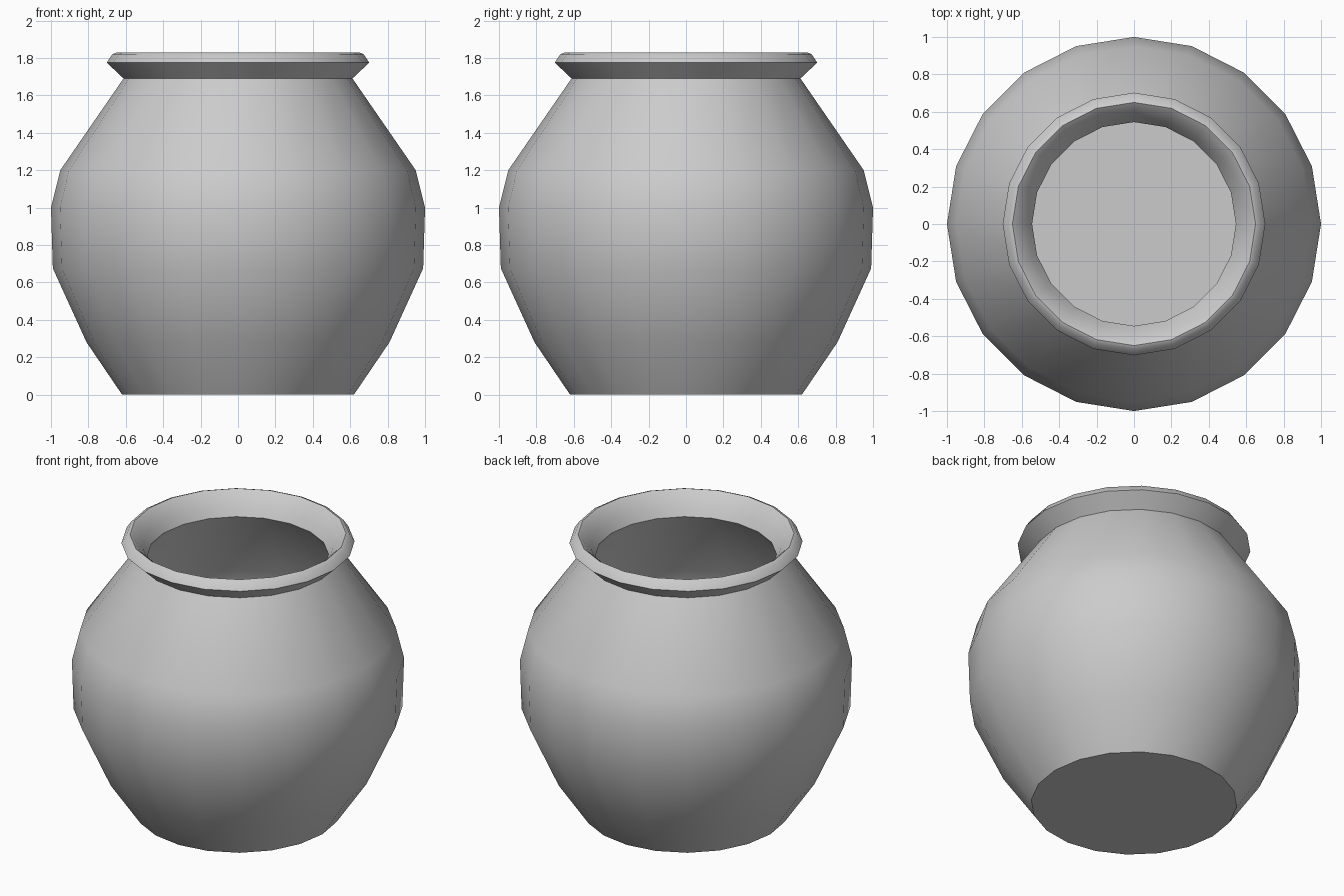
import bpy, bmesh
from math import cos, sin, pi, radians

if "Cube" in bpy.data.objects:
    bpy.data.objects.remove(bpy.data.objects["Cube"])

SIDES = 20

# Half profile (radius, height): outer wall, lip, then inner wall down to the floor
outer = [(0.62, 0), (0.81, 0.28), (0.99, 0.675), (1.0, 1.0), (0.95, 1.2), (0.612, 1.69)]
lip = [(0.702, 1.775), (0.672, 1.82), (0.65, 1.829), (0.625, 1.81), (0.575, 1.745)]
inner = [(0.545, 1.69), (0.885, 1.175), (0.932, 0.99), (0.922, 0.69), (0.75, 0.31), (0.58, 0.065)]


def lathe(name, profile, sides):
    """Revolve a profile around z and cap both ends."""
    bm = bmesh.new()
    rings = [[bm.verts.new((r * cos(2 * pi * i / sides), r * sin(2 * pi * i / sides), z))
              for i in range(sides)] for r, z in profile]
    for a, b in zip(rings, rings[1:]):
        for i in range(sides):
            j = (i + 1) % sides
            bm.faces.new((a[i], a[j], b[j], b[i]))
    bm.faces.new(rings[0][::-1])
    bm.faces.new(rings[-1])
    bmesh.ops.recalc_face_normals(bm, faces=bm.faces)
    mesh = bpy.data.meshes.new(name)
    bm.to_mesh(mesh)
    bm.free()
    obj = bpy.data.objects.new(name, mesh)
    bpy.context.collection.objects.link(obj)
    return obj


# Hollow clay pot
pot = lathe("pot", outer + lip + inner, SIDES)
bpy.context.view_layer.objects.active = pot
pot.select_set(True)
bpy.ops.object.shade_smooth_by_angle(angle=radians(50))
